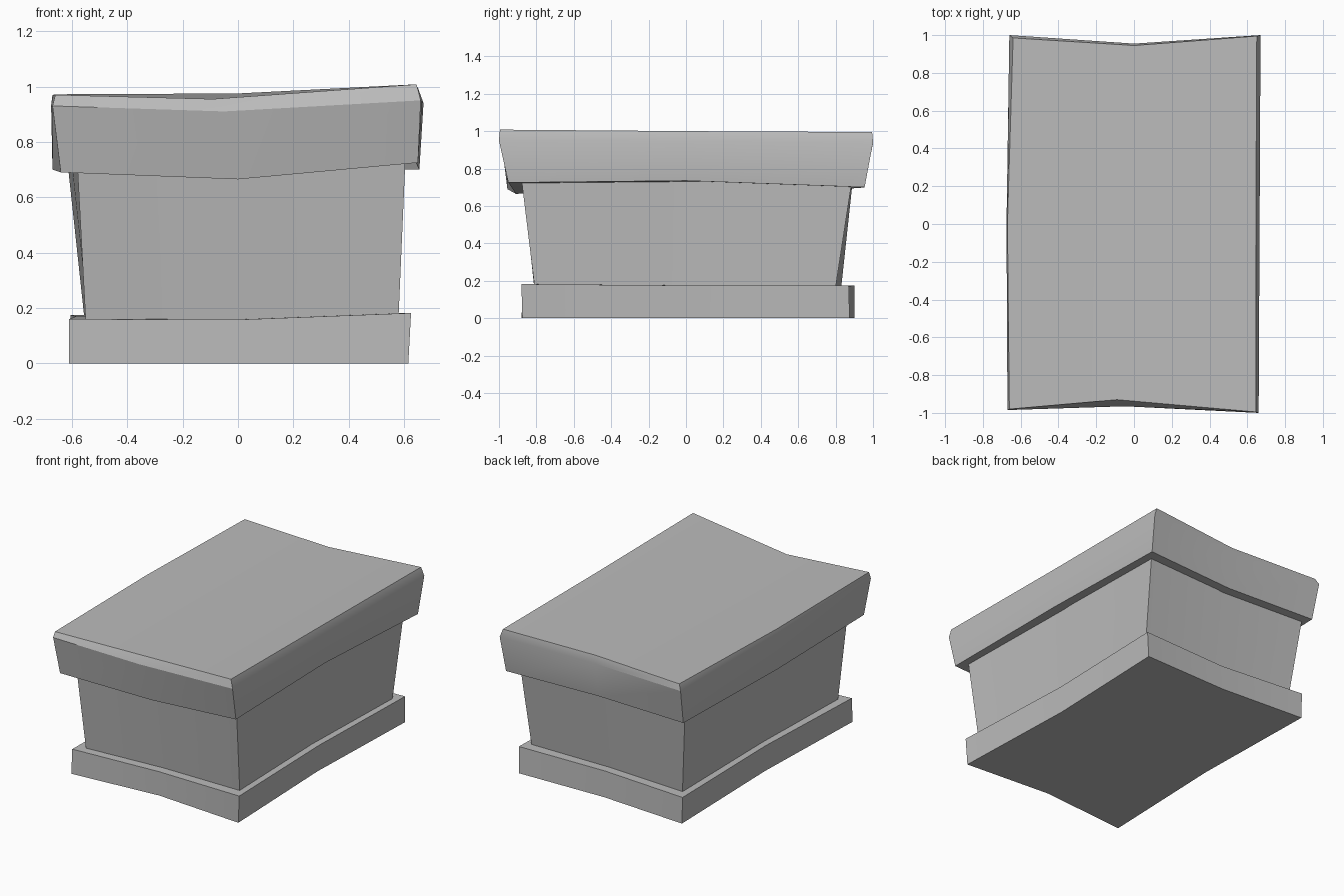
import bpy
import bmesh
import math

default_cube = bpy.data.objects.get("Cube")
if default_cube:
    bpy.data.objects.remove(default_cube, do_unlink=True)


def make_material(name, colour):
    material = bpy.data.materials.new(name)
    material.use_nodes = True
    material.diffuse_color = colour
    shader = next(n for n in material.node_tree.nodes if n.type == "BSDF_PRINCIPLED")
    shader.inputs["Base Color"].default_value = colour
    shader.inputs["Roughness"].default_value = 0.8
    return material


stone = make_material("grey stone", (0.5, 0.5, 0.5, 1))


def outline(left, right, front, back, heights, middle=0.0):
    """Eight-point outline: corners and side midpoints, from the front left corner round.
    left and right run front to back; front and back run left to right."""
    plan = [
        (left[0], front[0]), (middle, front[1]), (right[0], front[2]),
        (right[1], 0), (right[2], back[2]), (0, back[1]),
        (left[2], back[0]), (left[1], 0),
    ]
    return [(x, y, z) for (x, y), z in zip(plan, heights)]


def make_slab(name, outlines):
    """Join stacked outlines with walls and close both ends, folded along the centre."""
    bm = bmesh.new()
    rings = [[bm.verts.new(p) for p in points] for points in outlines]
    count = len(rings[0])
    for low, high in zip(rings, rings[1:]):
        for i in range(count):
            j = (i + 1) % count
            bm.faces.new((low[i], low[j], high[j], high[i]))
    for ring in (rings[0], rings[-1]):
        bm.faces.new(ring[1:6])
        bm.faces.new(ring[5:] + ring[:2])
    bmesh.ops.recalc_face_normals(bm, faces=bm.faces)
    mesh = bpy.data.meshes.new(name)
    bm.to_mesh(mesh)
    bm.free()
    mesh.materials.append(stone)
    part = bpy.data.objects.new(name, mesh)
    bpy.context.collection.objects.link(part)
    bpy.ops.object.select_all(action="DESELECT")
    part.select_set(True)
    bpy.context.view_layer.objects.active = part
    bpy.ops.object.shade_smooth_by_angle(angle=math.radians(25))


# Uneven heights where the slabs meet
base_top = (.16, .158, .182, .175, .175, .17, .175, .17)
lid_under = (.69, .665, .725, .735, .70, .695, .70, .70)
lid_shoulder = (.93, .91, .95, .945, .94, .925, .935, .93)
lid_top = (.97, .955, 1.008, 1.0, .995, .975, .972, .97)

# Plinth
make_slab("base_slab", [
    outline(left=(-.61, -.58, -.60), right=(.615, .585, .615),
            front=(-.88, -.83, -.875), back=(.90, .86, .875), heights=[0] * 8),
    outline(left=(-.61, -.585, -.605), right=(.625, .595, .62),
            front=(-.87, -.83, -.88), back=(.90, .85, .87), heights=base_top),
])

# Flared chest, sunk slightly into the slabs above and below
make_slab("chest_body", [
    outline(left=(-.55, -.54, -.555), right=(.58, .55, .575),
            front=(-.81, -.77, -.81), back=(.83, .79, .80),
            heights=[z - .01 for z in base_top]),
    outline(left=(-.58, -.60, -.615), right=(.605, .58, .60),
            front=(-.87, -.83, -.88), back=(.89, .86, .885),
            heights=[z + .02 for z in lid_under]),
])

# Heavy lid with a worn upper edge
make_slab("lid_slab", [
    outline(left=(-.64, -.67, -.645), right=(.65, .64, .655),
            front=(-.955, -.91, -.95), back=(.95, .92, .955), heights=lid_under),
    outline(left=(-.67, -.675, -.66), right=(.66, .665, .67),
            front=(-.985, -.965, -1), back=(1, .955, 1),
            heights=lid_shoulder, middle=-.05),
    outline(left=(-.66, -.67, -.64), right=(.645, .645, .65),
            front=(-.98, -.93, -.995), back=(.985, .945, .995),
            heights=lid_top, middle=-.09),
])
